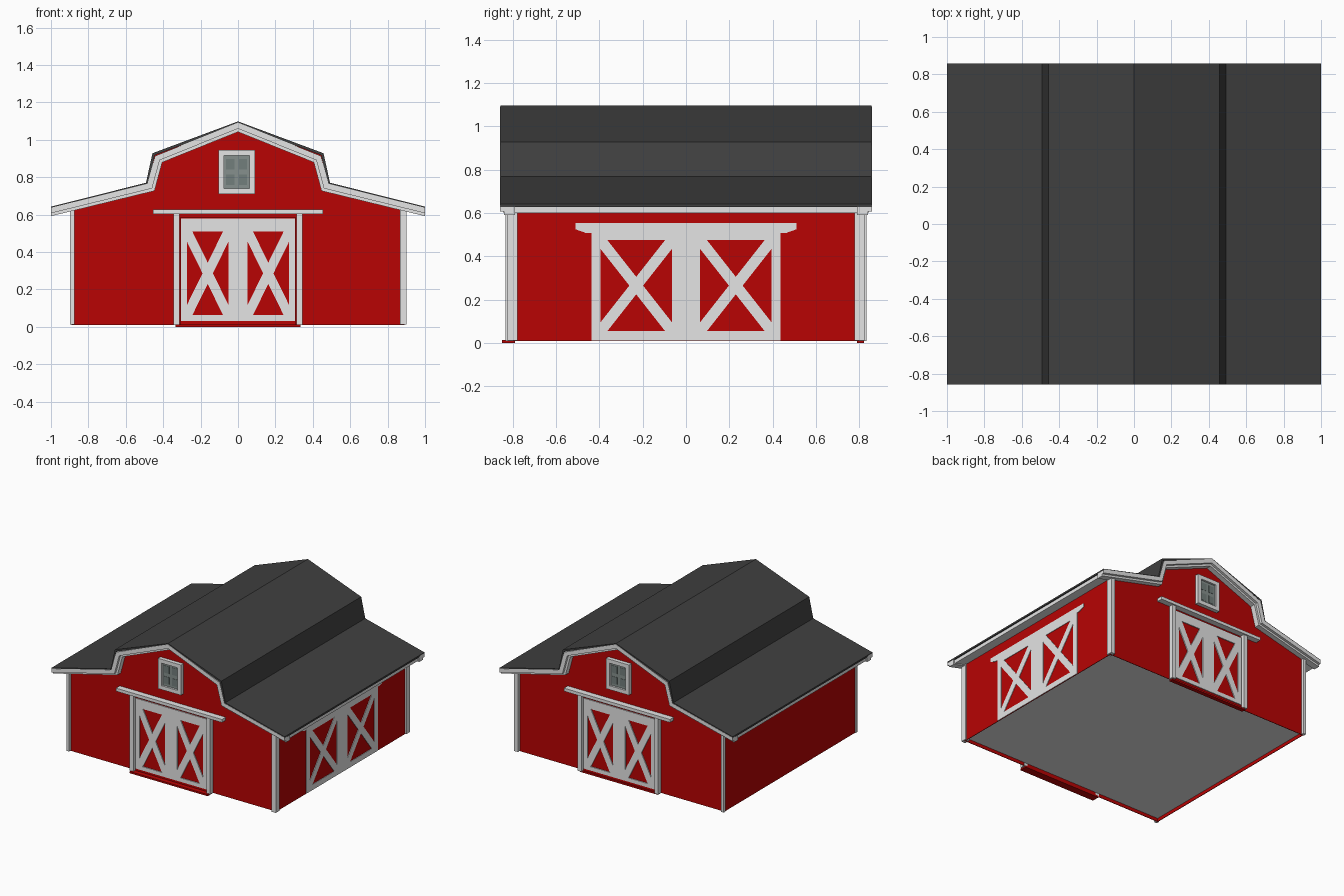
import bpy, bmesh, math
from mathutils import Vector

if "Cube" in bpy.data.objects:
    bpy.data.objects.remove(bpy.data.objects["Cube"])


def material(name, rgb):
    m = bpy.data.materials.new(name)
    m.diffuse_color = (*rgb, 1)
    m.use_nodes = True
    m.node_tree.nodes["Principled BSDF"].inputs["Base Color"].default_value = m.diffuse_color
    return m


RED = material("barn red", (0.48, 0.001, 0.001))
WHITE = material("trim white", (0.78, 0.78, 0.78))
DARK = material("roof charcoal", (0.05, 0.05, 0.05))
GLASS = material("window grey", (0.24, 0.28, 0.27))
PANE = material("window pane grey", (0.17, 0.21, 0.20))

# Wall frames: (along wall, outward distance, height) to world
FRONT = lambda u, d, z: Vector((u, -d, z))
BACK = lambda u, d, z: Vector((-u, d, z))
RIGHT = lambda u, d, z: Vector((d, u, z))


def finish(name, bm, *mats):
    bmesh.ops.recalc_face_normals(bm, faces=bm.faces)
    me = bpy.data.meshes.new(name)
    bm.to_mesh(me)
    bm.free()
    for m in mats:
        me.materials.append(m)
    ob = bpy.data.objects.new(name, me)
    bpy.context.collection.objects.link(ob)
    return ob


def prism(bm, pts, d0, d1, frame):
    """Extrude an outline (u, z) from depth d0 to d1."""
    a = [bm.verts.new(frame(u, d0, z)) for u, z in pts]
    b = [bm.verts.new(frame(u, d1, z)) for u, z in pts]
    bm.faces.new(a)
    bm.faces.new(b[::-1])
    n = len(pts)
    for i in range(n):
        j = (i + 1) % n
        bm.faces.new((a[i], a[j], b[j], b[i]))


def rect(u0, u1, z0, z1):
    return [(u0, z0), (u1, z0), (u1, z1), (u0, z1)]


def part(name, outlines, d0, d1, frame, mat):
    bm = bmesh.new()
    for pts in outlines:
        prism(bm, pts, d0, d1, frame)
    return finish(name, bm, mat)


def profile(half):
    return [(-x, z) for x, z in half] + half[-2::-1]


def offset(pts, t):
    """Move an open profile inward (down) by t with mitred corners."""
    P = [Vector(p) for p in pts]
    out = []
    for i, p in enumerate(P):
        ns = []
        for a, b in ((i - 1, i), (i, i + 1)):
            if a >= 0 and b < len(P):
                d = (P[b] - P[a]).normalized()
                ns.append(Vector((d.y, -d.x)))
        n = sum(ns, Vector((0, 0))).normalized()
        q = p + n * (t / n.dot(ns[0]))
        out.append((q.x, q.y))
    out[0], out[-1] = (-1, out[0][1]), (1, out[-1][1])
    return out


def band(pts, t0, t1):
    """Strip following a profile between two depths below it."""
    return offset(pts, t0) + offset(pts, t1)[::-1]


ROOF = profile([(1, 0.642), (0.492, 0.77), (0.457, 0.928), (0, 1.098)])
TRIM = profile([(1, 0.640), (0.487, 0.768), (0.447, 0.916), (0, 1.096)])

# Roof skin
part("roof", [band(ROOF, 0, 0.014)], -0.857, 0.857, FRONT, DARK)

# Barn body with a slightly recessed pale floor
inner = offset(ROOF, 0.012)
W, slope = 0.89, (0.77 - 0.642) / 0.508
wall_top = inner[-1][1] + (1 - W) * slope
body = [(-W, 0.01), (-W, wall_top)] + inner[1:-1] + [(W, wall_top), (W, 0.01)]
bm = bmesh.new()
prism(bm, body, -0.80, 0.80, FRONT)
bmesh.ops.recalc_face_normals(bm, faces=bm.faces)
under = [f for f in bm.faces if f.normal.z < -0.9 and f.calc_center_median().z < 0.1]
bmesh.ops.inset_region(bm, faces=under, thickness=0.006)
bmesh.ops.inset_region(bm, faces=under, thickness=0.001, depth=-0.025)
for f in under:
    f.material_index = 1
finish("barn_body", bm, RED, WHITE)

# White sloping soffit and fascia under both eaves
e0, e1 = 0.628, 0.628 + 0.11 * slope
soffit = [(0.992, e0), (0.885, e1), (0.885, e1 - 0.026), (0.992, e0 - 0.028)]
part("eave_soffit", [soffit, [(-x, z) for x, z in soffit]], -0.84, 0.84, FRONT, WHITE)


def cross_bars(u0, u1, z0, z1, w):
    """Two crossing braces from corner to corner."""
    out = []
    for a, b in (((u0, z0), (u1, z1)), ((u0, z1), (u1, z0))):
        a, b = Vector(a), Vector(b)
        d = (b - a).normalized()
        n = Vector((-d.y, d.x)) * w / 2
        out.append([tuple(a + n), tuple(a - n), tuple(b - n), tuple(b + n)])
    return out


def double_door(u, z0, z1, ui, uo, zi, zo, w):
    """Frame outlines: outer half width u, openings ui..uo by zi..zo."""
    bars = [rect(-u, u, z0, zi), rect(-u, u, zo, z1), rect(-ui, ui, zi, zo),
            rect(-u, -uo, zi, zo), rect(uo, u, zi, zo)]
    return bars + cross_bars(ui, uo, zi, zo, w) + cross_bars(-uo, -ui, zi, zo, w)


for side, frame in (("front", FRONT), ("back", BACK)):
    # Stepped gable trim
    part(side + "_gable_trim_upper", [band(TRIM, 0.004, 0.034)], 0.79, 0.859, frame, WHITE)
    part(side + "_gable_trim_lower", [band(TRIM, 0.03, 0.05)], 0.79, 0.84, frame, WHITE)
    # Sliding doors
    part(side + "_door_backing", [rect(-0.31, 0.31, 0.012, 0.585)], 0.795, 0.812, frame, RED)
    part(side + "_door_frames", double_door(0.305, 0.032, 0.578, 0.052, 0.272, 0.062, 0.51, 0.05),
         0.805, 0.819, frame, WHITE)
    part(side + "_door_posts", [rect(-0.345, -0.313, 0.01, 0.605), rect(0.313, 0.345, 0.01, 0.605)],
         0.795, 0.834, frame, WHITE)
    part(side + "_door_rail", [rect(-0.455, 0.455, 0.602, 0.626)], 0.795, 0.846, frame, WHITE)
    part(side + "_door_sill", [rect(-0.335, 0.335, 0.0, 0.013)], 0.79,
         0.85 if side == "front" else 0.822, frame, RED)
    # Loft window
    c, z0, z1 = -0.007, 0.71, 0.945
    part(side + "_window_frame", [rect(c - .098, c + .098, z0, z0 + .03), rect(c - .098, c + .098, z1 - .03, z1),
         rect(c - .098, c - .068, z0, z1), rect(c + .068, c + .098, z0, z1)], 0.795, 0.830, frame, WHITE)
    part(side + "_window_glass", [rect(c - .07, c + .07, z0 + .02, z1 - .02)], 0.795, 0.815, frame, GLASS)
    panes = [rect(c + s * .034 - .022, c + s * .034 + .022, .827 + t * .042 - .028, .827 + t * .042 + .028)
             for s in (-1, 1) for t in (-1, 1)]
    part(side + "_window_panes", panes, 0.813, 0.817, frame, PANE)

# Corner boards: wide on the right side, narrow on the left
for s, side in ((-1, "front"), (1, "back")):
    d0, d1 = sorted((s * 0.778, s * 0.824))
    part(side + "_right_corner_board", [rect(0.866, 0.901, 0.012, 0.625)], -d1, -d0, FRONT, WHITE)
    d0, d1 = sorted((s * 0.798, s * 0.82))
    part(side + "_left_corner_board", [rect(-0.898, -0.874, 0.012, 0.625)], -d1, -d0, FRONT, WHITE)

# Painted side doors on the right wall
part("side_door_paint", double_door(0.437, 0.012, 0.55, 0.065, 0.395, 0.055, 0.475, 0.05)
     + [[(-0.46, 0.507), (0.46, 0.507), (0.51, 0.525), (0.51, 0.553), (-0.51, 0.553), (-0.51, 0.525)]],
     0.886, 0.894, RIGHT, WHITE)
